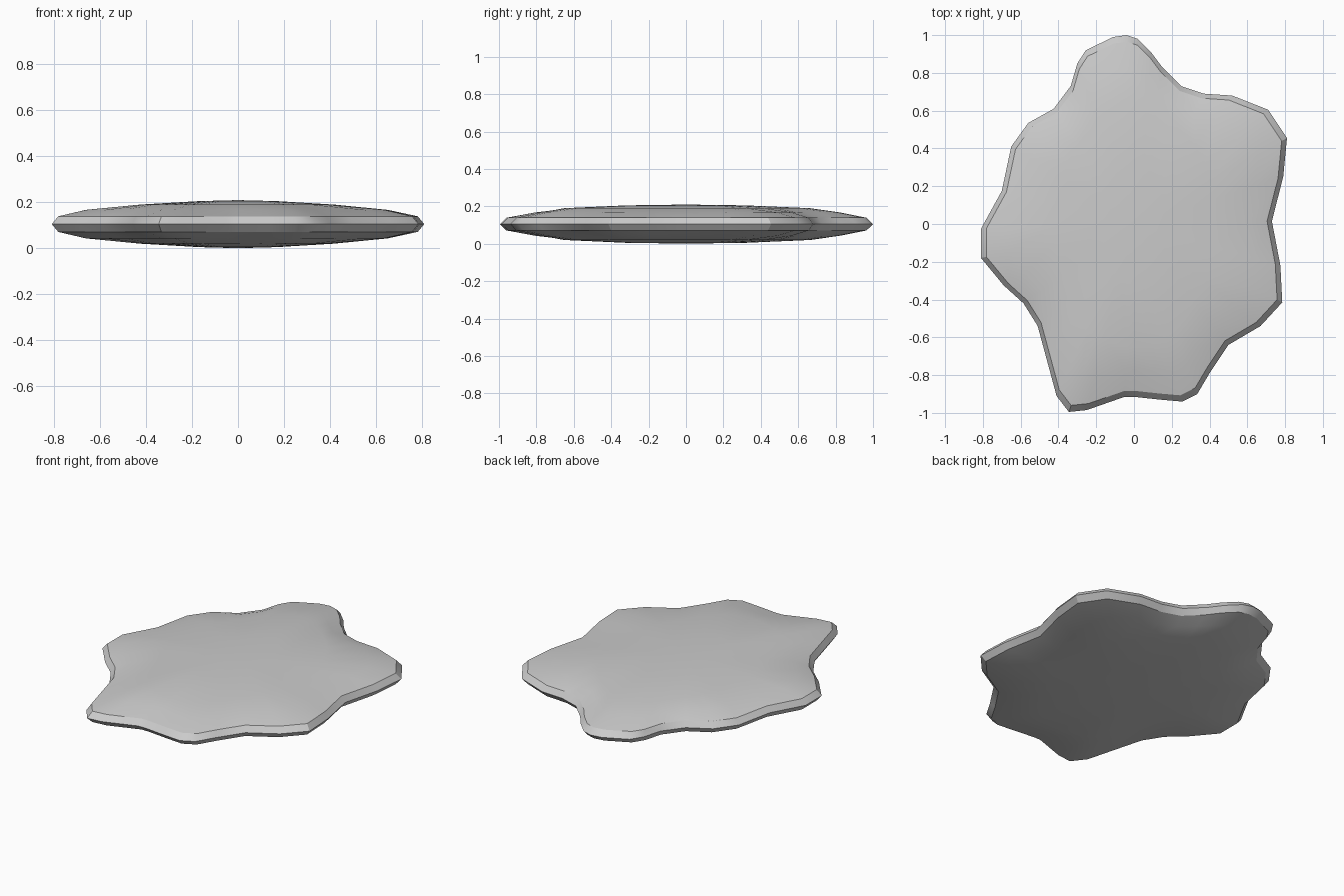
import bpy, bmesh
from math import hypot
from mathutils import Vector

if "Cube" in bpy.data.objects:
    bpy.data.objects.remove(bpy.data.objects["Cube"])

# Lobed outline of the slab, clockwise from the back tip (x, y)
OUTLINE = [(-.04, 1), (.02, .98), (.09, .91), (.15, .83), (.25, .73), (.37, .69),
           (.52, .68), (.71, .605), (.81, .455), (.79, .25), (.73, .015), (.775, -.22),
           (.785, -.415), (.67, -.54), (.50, -.64), (.40, -.79), (.335, -.9), (.255, -.94),
           (.14, -.93), (.0, -.915), (-.05, -.915), (-.25, -.985), (-.345, -.995), (-.41, -.91),
           (-.46, -.725), (-.51, -.54), (-.585, -.42), (-.69, -.325), (-.81, -.18), (-.81, -.025),
           (-.7, .175), (-.65, .41), (-.56, .535), (-.425, .61), (-.335, .73), (-.30, .85),
           (-.255, .92), (-.11, .99)]
MID_Z = 0.105

# Rings inward from the rim: outline scale, blend to ellipse, ellipse radii, height
RINGS = [(.965, 0, 1, 1, .034), (.83, .2, .62, .8, .062),
         (.62, .75, .40, .68, .085), (.3, 1, .17, .32, .100)]


def ring_points(scale, blend, rx, ry, z):
    pts = []
    for x, y in OUTLINE:
        k = 1 / hypot(x / rx, y / ry)
        f = scale * (1 - blend) + k * blend
        pts.append(Vector((x * f, y * f, z)))
    return pts


bm = bmesh.new()
rim = [bm.verts.new((x, y, MID_Z)) for x, y in OUTLINE]
n = len(rim)

# Domed top and matching underside
for side in (1, -1):
    outer = rim
    for s, b, rx, ry, h in RINGS:
        inner = [bm.verts.new(p) for p in ring_points(s, b, rx, ry, MID_Z + side * h)]
        for i in range(n):
            j = (i + 1) % n
            bm.faces.new((outer[i], outer[j], inner[j], inner[i]))
        outer = inner
    pole = bm.verts.new((0, 0, MID_Z + side * .1045))
    for i in range(n):
        bm.faces.new((outer[i], outer[(i + 1) % n], pole))

bmesh.ops.recalc_face_normals(bm, faces=bm.faces)
mesh = bpy.data.meshes.new("stepping_stone")
bm.to_mesh(mesh)
bm.free()
stone = bpy.data.objects.new("stepping_stone", mesh)
bpy.context.collection.objects.link(stone)

# Soft shading with a crisp rim
bpy.context.view_layer.objects.active = stone
stone.select_set(True)
bpy.ops.object.shade_smooth_by_angle(angle=0.5)
